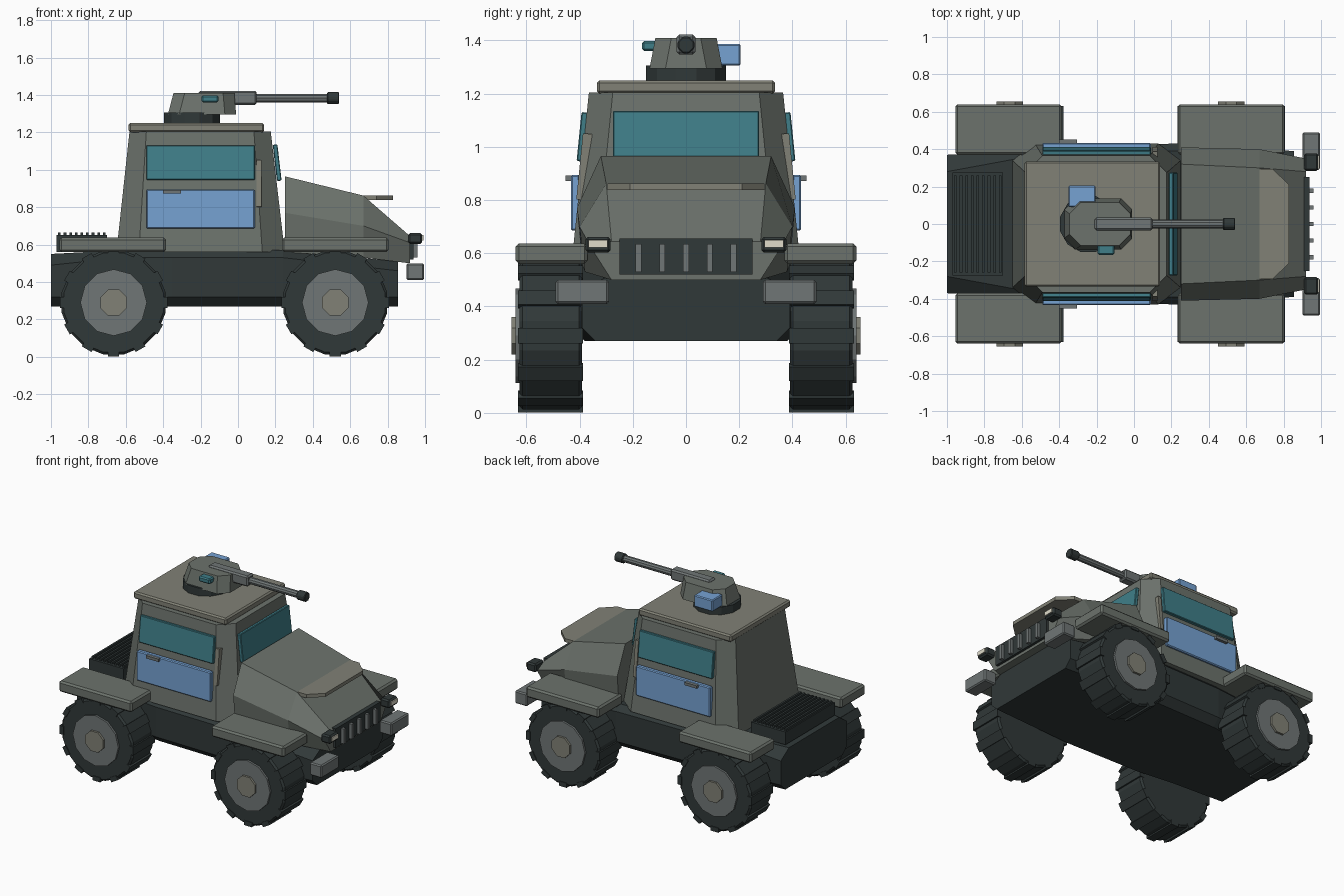
import bpy, bmesh, math
from mathutils import Matrix, Vector

if "Cube" in bpy.data.objects:
    bpy.data.objects.remove(bpy.data.objects["Cube"])


def mat(name, c):
    m = bpy.data.materials.new(name)
    m.diffuse_color = (*c, 1)
    m.use_nodes = True
    m.node_tree.nodes["Principled BSDF"].inputs["Base Color"].default_value = m.diffuse_color
    return m


DARK = mat("dark", (0.03, 0.04, 0.04))
BODY = mat("body", (0.15, 0.17, 0.15))
PALE = mat("pale", (0.22, 0.22, 0.18))
STEEL = mat("steel", (0.16, 0.18, 0.18))
TEAL = mat("teal", (0.05, 0.21, 0.25))
BLUE = mat("blue", (0.18, 0.36, 0.65))
CREAM = mat("cream", (0.75, 0.72, 0.6))


def finish(name, bm, m, bevel=0):
    bmesh.ops.recalc_face_normals(bm, faces=bm.faces)
    me = bpy.data.meshes.new(name)
    bm.to_mesh(me)
    bm.free()
    me.materials.append(m)
    ob = bpy.data.objects.new(name, me)
    bpy.context.collection.objects.link(ob)
    if bevel:
        b = ob.modifiers.new("bevel", 'BEVEL')
        b.width, b.segments = bevel, 1
    return ob


def box(name, x, y, z, m, bevel=0, tilt=None):
    """Box from (min, max) ranges; tilt = (axis, angle) about its centre."""
    bm = bmesh.new()
    size = [b - a for a, b in (x, y, z)]
    mid = Vector([(a + b) / 2 for a, b in (x, y, z)])
    M = Matrix.Translation(mid)
    if tilt:
        M = M @ Matrix.Rotation(tilt[1], 4, tilt[0])
    bmesh.ops.create_cube(bm, size=1, matrix=M @ Matrix.Diagonal((*size, 1)))
    return finish(name, bm, m, bevel)


def loft(name, rings, m, bevel=0):
    """Skin a list of equal-length rings and cap both ends."""
    bm = bmesh.new()
    vs = [[bm.verts.new(p) for p in r] for r in rings]
    n = len(vs[0])
    for a, b in zip(vs, vs[1:]):
        for i in range(n):
            j = (i + 1) % n
            bm.faces.new((a[i], a[j], b[j], b[i]))
    bm.faces.new(vs[0])
    bm.faces.new(vs[-1])
    return finish(name, bm, m, bevel)


def section(x, half):
    """Symmetric cross-section at x from (y, z) points of one side."""
    return [(x, y, z) for y, z in half] + [(x, -y, z) for y, z in reversed(half)]


def chamfered(x0, x1, w, cx, cy, z):
    """Rectangle with cut corners at height z."""
    return [(x0 + cx, -w, z), (x1 - cx, -w, z), (x1, -w + cy, z), (x1, w - cy, z),
            (x1 - cx, w, z), (x0 + cx, w, z), (x0, w - cy, z), (x0, -w + cy, z)]


def cyl(name, axis, centre, length, r, sides, m, turn=0.0, bevel=0):
    bm = bmesh.new()
    R = {'X': Matrix.Rotation(math.pi / 2, 4, 'Y'),
         'Y': Matrix.Rotation(math.pi / 2, 4, 'X'), 'Z': Matrix()}[axis]
    M = Matrix.Translation(centre) @ R @ Matrix.Rotation(turn, 4, 'Z')
    bmesh.ops.create_cone(bm, cap_ends=True, segments=sides, radius1=r, radius2=r,
                          depth=length, matrix=M)
    return finish(name, bm, m, bevel)


def span(s, a, b):
    """Mirror a y range to side s."""
    return (a, b) if s > 0 else (-b, -a)


# Lower hull
loft("hull", [section(x, [(wt, zt), (w, zs), (w, 0.32), (w - 0.05, 0.27)])
              for x, w, wt, zt, zs in [(-1, .37, .28, .55, .49), (-.62, .39, .35, .57, .53),
                                       (-.35, .42, .38, .57, .53), (.24, .43, .39, .57, .53),
                                       (.855, .39, .30, .51, .46)]], DARK)

# Hood and its flat lip
loft("hood", [section(.25, [(.32, .965), (.41, .77), (.39, .56)]),
              section(.67, [(.30, .862), (.40, .70), (.38, .53)]),
              section(.92, [(.28, .645), (.35, .61), (.28, .50)])], BODY)
lip = [(.65, -.295), (.74, -.295), (.83, -.21), (.83, .21), (.74, .295), (.65, .295)]
loft("hood_lip", [[(x, y, z) for x, y in lip] for z in (.837, .862)], PALE)

# Cabin, roof, windscreen
loft("cabin", [chamfered(-.65, .25, .43, .12, .09, .56),
               chamfered(-.58, .175, .365, .09, .09, 1.205)], BODY)
box("roof", (-.585, .14), (-.335, .335), (1.2, 1.25), PALE, .01)
box("windscreen", (.197, .222), (-.275, .275), (.94, 1.135), TEAL, .004, ('Y', -.116))

for s in (1, -1):
    # Side window, door, handle and pillar strip
    box("side_window", (-.49, .09), span(s, .375, .402), (.945, 1.13), TEAL, .004, ('X', s * .1))
    box("door", (-.49, .09), span(s, .40, .433), (.685, .895), BLUE, .006)
    box("door_handle", (-.40, -.305), span(s, .43, .453), (.872, .892), STEEL)
    box("pillar_strip", (.10, .125), span(s, .365, .40), (.80, 1.05), PALE, 0, ('X', s * .1))
    # Bumper block and headlight
    box("bumper", (.90, .995), span(s, .29, .49), (.41, .50), STEEL, .008)
    box("headlight", (.91, .985), span(s, .283, .378), (.603, .662), DARK, .01)
    box("headlight_lens", (.975, .992), span(s, .295, .366), (.622, .65), CREAM)

    for cx, fx in ((-.665, (-.955, -.385)), (.52, (.235, .805))):
        # Fender
        box("fender", fx, span(s, .37, .64), (.56, .637), BODY, .012)
        # Wheel
        cz = .29
        cyl("tyre", 'Y', (cx, s * .508, cz), .236, .283, 16, DARK, math.pi / 16, .012)
        cyl("wheel_rim", 'Y', (cx, s * .55, cz), .18, .178, 12, STEEL)
        cyl("wheel_cap", 'Y', (cx, s * .60, cz), .11, .076, 8, PALE, math.pi / 8)
        for k in range(12):
            a = k * math.pi / 6
            d = Vector((math.sin(a), 0, math.cos(a))) * .272
            box("tyre_lug", (cx + d.x - .03, cx + d.x + .03), span(s, .388, .632),
                (cz + d.z - .016, cz + d.z + .016), DARK, 0, ('Y', a))

# Front grille with slats
box("front_grille", (.88, .938), (-.25, .25), (.52, .655), DARK)
for k in range(-2, 3):
    box("grille_slat", (.92, .96), (k * .089 - .011, k * .089 + .011), (.53, .635), STEEL)

# Rear engine grille with slats
box("rear_grille", (-.97, -.70), (-.275, .275), (.56, .65), DARK)
for k in range(9):
    x = -.955 + k * .03
    box("rear_slat", (x - .007, x + .007), (-.26, .26), (.64, .664), DARK)

# Turret
cyl("turret_ring", 'Z', (-.245, 0, 1.275), .06, .155, 12, DARK, math.pi / 12)
loft("turret", [chamfered(-.375, -.01, .137, .06, .06, 1.295),
                chamfered(-.345, -.02, .115, .06, .06, 1.41)], BODY)
box("breech", (-.21, .10), (-.035, .035), (1.347, 1.422), STEEL, .01)
cyl("barrel", 'X', (.29, 0, 1.383), .42, .024, 10, STEEL)
cyl("muzzle", 'X', (.508, 0, 1.383), .066, .034, 8, DARK, math.pi / 8, .005)
box("sensor", (-.195, -.105), (-.165, -.10), (1.36, 1.398), TEAL, .008)
box("side_pod", (-.35, -.205), (.09, .205), (1.305, 1.387), BLUE, .006)
